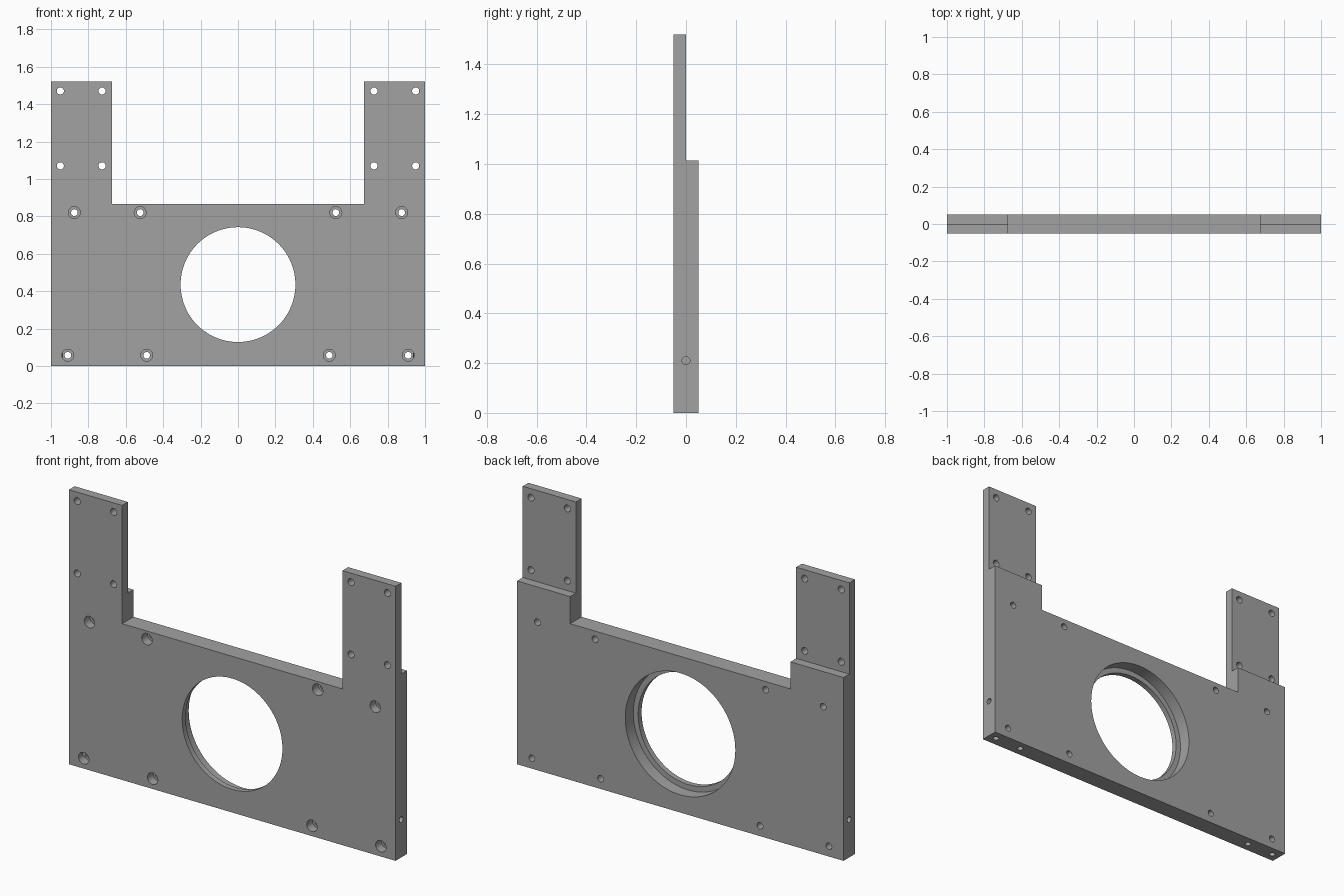
import bpy, bmesh, math
from mathutils import Vector

if "Cube" in bpy.data.objects:
    bpy.data.objects.remove(bpy.data.objects["Cube"], do_unlink=True)

T = 0.05          # half thickness of the plate
HEIGHT = 1.52
STEP = 1.015      # where the arms become thin
EDGE = 0.865      # top edge between the arms
ARM = 0.675       # inner side of the arms

grey = bpy.data.materials.new("plain grey")
grey.use_nodes = True
grey.diffuse_color = (0.36, 0.36, 0.36, 1)
grey.node_tree.nodes["Principled BSDF"].inputs["Base Color"].default_value = (0.36, 0.36, 0.36, 1)


def add_object(name, bm):
    bmesh.ops.recalc_face_normals(bm, faces=bm.faces)
    mesh = bpy.data.meshes.new(name)
    bm.to_mesh(mesh)
    bm.free()
    mesh.materials.append(grey)
    obj = bpy.data.objects.new(name, mesh)
    bpy.context.collection.objects.link(obj)
    return obj


def cut(cutter):
    """Subtract the cutter from the plate and remove it."""
    cutter.hide_render = True
    bpy.context.view_layer.objects.active = plate
    mod = plate.modifiers.new("cut", 'BOOLEAN')
    mod.operation = 'DIFFERENCE'
    mod.solver = 'EXACT'
    mod.object = cutter
    bpy.ops.object.modifier_apply(modifier=mod.name)
    bpy.data.objects.remove(cutter, do_unlink=True)


def drill(start, end, radius, segments=24):
    """Cut a round hole between two points."""
    start, end = Vector(start), Vector(end)
    axis = end - start
    bm = bmesh.new()
    bmesh.ops.create_cone(bm, cap_ends=True, segments=segments, radius1=radius,
                          radius2=radius, depth=axis.length)
    turn = axis.to_track_quat('Z', 'Y').to_matrix().to_4x4()
    bm.transform(turn)
    bmesh.ops.translate(bm, verts=bm.verts, vec=(start + end) / 2)
    cut(add_object("drill_cutter", bm))


# U-shaped plate extruded from its front outline
half = [(1, 0), (1, HEIGHT), (ARM, HEIGHT), (ARM, EDGE)]
outline = half + [(-x, z) for x, z in reversed(half)]
bm = bmesh.new()
face = bm.faces.new([bm.verts.new((x, -T, z)) for x, z in outline])
extruded = bmesh.ops.extrude_face_region(bm, geom=[face])["geom"]
bmesh.ops.translate(bm, vec=(0, 2 * T, 0),
                    verts=[v for v in extruded if isinstance(v, bmesh.types.BMVert)])
plate = add_object("mounting_plate", bm)

# Rear of the arms cut back to half thickness
bm = bmesh.new()
bmesh.ops.create_cube(bm, size=1)
bmesh.ops.scale(bm, verts=bm.verts, vec=(3, 0.2, 1))
bmesh.ops.translate(bm, verts=bm.verts, vec=(0, 0.1, STEP + 0.5))
cut(add_object("arm_step_cutter", bm))

# Large opening with a wider recess at the back
drill((0, -0.2, 0.435), (0, 0.2, 0.435), 0.307, 96)
drill((0, -0.02, 0.435), (0, 0.2, 0.435), 0.337, 96)

for side in (-1, 1):
    # Through holes in the arms
    for x in (0.727, 0.95):
        for z in (1.07, 1.47):
            drill((side * x, -0.2, z), (side * x, 0.2, z), 0.019)
    # Counterbored bolt holes
    for x, z in ((0.875, 0.82), (0.523, 0.82), (0.91, 0.057), (0.488, 0.057)):
        drill((side * x, -0.2, z), (side * x, 0.2, z), 0.018)
        drill((side * x, -0.2, z), (side * x, 0, z), 0.032)
    # Blind holes in the side and bottom edges
    drill((side * 1.1, 0, 0.21), (side * 0.85, 0, 0.21), 0.016)
    for x in (0.953, 0.785):
        drill((side * x, 0, -0.1), (side * x, 0, 0.15), 0.016)

# Smooth hole walls, sharp edges
bpy.ops.object.select_all(action='DESELECT')
plate.select_set(True)
bpy.context.view_layer.objects.active = plate
bpy.ops.object.shade_smooth_by_angle(angle=math.radians(30))
